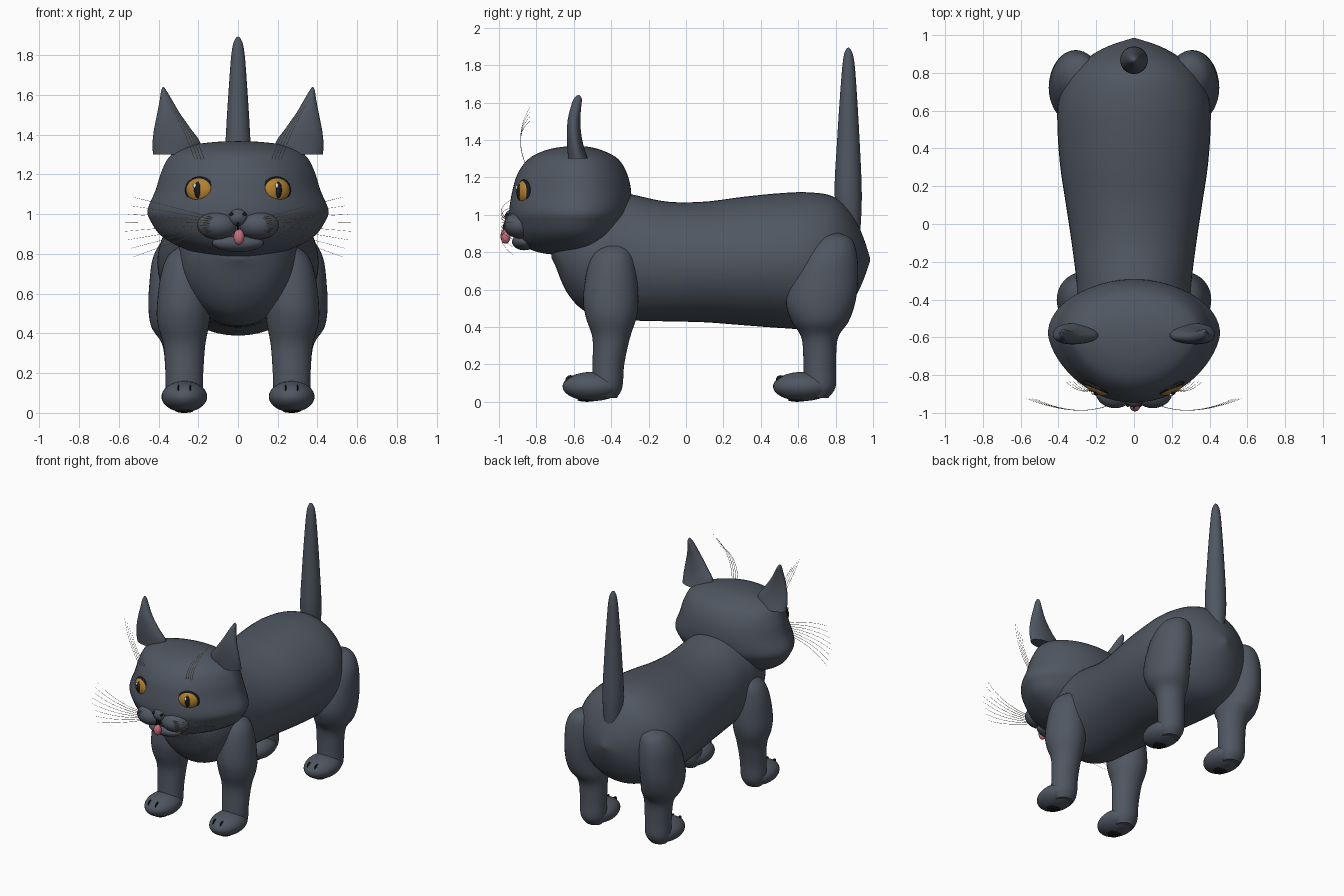
import bpy
import bmesh
import math
from mathutils import Matrix, Vector

if "Cube" in bpy.data.objects:
    bpy.data.objects.remove(bpy.data.objects["Cube"], do_unlink=True)


def make_material(name, red, green, blue):
    material = bpy.data.materials.new(name)
    material.use_nodes = True
    color = (red, green, blue, 1)
    material.diffuse_color = color
    shader = material.node_tree.nodes["Principled BSDF"]
    shader.inputs["Base Color"].default_value = color
    shader.inputs["Roughness"].default_value = 0.7
    return material


fur = make_material("slate grey fur", 0.08, 0.095, 0.12)
amber = make_material("amber iris", 0.45, 0.22, 0.03)
black = make_material("black", 0.01, 0.01, 0.012)
white = make_material("white glint", 0.8, 0.8, 0.8)
pink = make_material("pink tongue", 0.6, 0.16, 0.2)
cream = make_material("cream whisker", 0.6, 0.5, 0.35)


def finish(name, bm, material):
    """Turn a bmesh into a smooth object."""
    bmesh.ops.recalc_face_normals(bm, faces=bm.faces)
    mesh = bpy.data.meshes.new(name)
    bm.to_mesh(mesh)
    bm.free()
    mesh.materials.append(material)
    obj = bpy.data.objects.new(name, mesh)
    bpy.context.collection.objects.link(obj)
    bpy.ops.object.select_all(action="DESELECT")
    obj.select_set(True)
    bpy.context.view_layer.objects.active = obj
    bpy.ops.object.shade_smooth_by_angle(angle=math.radians(50))
    return obj


def ellipsoid(name, center, radii, material, turn=0.0):
    bm = bmesh.new()
    matrix = (Matrix.Translation(center) @ Matrix.Rotation(turn, 4, "Z")
              @ Matrix.Diagonal((*radii, 1)))
    bmesh.ops.create_uvsphere(bm, u_segments=32, v_segments=20, radius=1, matrix=matrix)
    return finish(name, bm, material)


def refine(rings, steps=5):
    """Smoothly interpolate between the given rings."""
    result = []
    last = len(rings) - 1
    for i in range(last):
        a, b, c, d = (rings[max(0, min(last, i + k))] for k in (-1, 0, 1, 2))
        for s in range(steps):
            t = s / steps
            result.append([
                q + t / 2 * (r - p + t * (2 * p - 5 * q + 4 * r - u + t * (3 * (q - r) + u - p)))
                for p, q, r, u in zip(a, b, c, d)])
    return result + [rings[-1]]


def loft(name, rings, axis="Z", side=1, middle=None, point=1.0, segments=40):
    """Rings are (station, centre x, half width, low edge, high edge)."""
    bm = bmesh.new()
    loops = []
    for station, x, width, low, high in refine(rings):
        mid = (low + high) / 2 if middle is None else middle
        loop = []
        for k in range(segments):
            angle = math.tau * k / segments
            c = math.cos(angle)
            v = mid + (high - mid) * c if c > 0 else mid - (mid - low) * abs(c) ** point
            px = side * (x + max(width, 0.001) * math.sin(angle))
            loop.append(bm.verts.new((px, v, station) if axis == "Z" else (px, station, v)))
        loops.append(loop)
    for a, b in zip(loops, loops[1:]):
        for k in range(segments):
            n = (k + 1) % segments
            bm.faces.new((a[k], a[n], b[n], b[k]))
    bm.faces.new(loops[0])
    bm.faces.new(loops[-1])
    return finish(name, bm, fur)


def strand(name, points):
    """Thin tapering hair through a start, a bend and a tip."""
    curve = bpy.data.curves.new(name, "CURVE")
    curve.dimensions = "3D"
    curve.bevel_depth = 0.0016
    curve.bevel_resolution = 1
    spline = curve.splines.new("POLY")
    a, b, c = (Vector(p) for p in points)
    spline.points.add(12)
    for k, p in enumerate(spline.points):
        t = k / 12
        p.co = (*(a * (1 - t) ** 2 + b * 2 * t * (1 - t) + c * t * t), 1)
        p.radius = 1 - 0.6 * t
    curve.materials.append(cream)
    bpy.context.collection.objects.link(bpy.data.objects.new(name, curve))


# Body, tail and head
loft("body", [
    (-.72, 0, .04, .77, .83), (-.7, 0, .13, .73, .9), (-.64, 0, .21, .59, 1),
    (-.55, 0, .27, .49, 1.08), (-.42, 0, .3, .445, 1.12), (-.3, 0, .305, .435, 1.11),
    (-.1, 0, .33, .43, 1.07), (.1, 0, .36, .425, 1.07), (.3, 0, .39, .41, 1.095),
    (.5, 0, .405, .395, 1.115), (.65, 0, .4, .39, 1.12), (.78, 0, .35, .42, 1.1),
    (.87, 0, .26, .5, 1.03), (.94, 0, .14, .63, .9), (.985, 0, .004, .755, .765),
], axis="Y", segments=48)

loft("tail", [
    (.88, 0, .05, .83, .93), (1.1, 0, .073, .795, .94), (1.4, 0, .061, .808, .928),
    (1.7, 0, .042, .828, .91), (1.83, 0, .03, .84, .898), (1.88, 0, .015, .853, .883),
    (1.893, 0, .002, .866, .87),
])

loft("head", [
    (.78, 0, .02, -.62, -.54), (.795, 0, .16, -.77, -.47), (.83, 0, .28, -.86, -.43),
    (.89, 0, .385, -.91, -.37), (.96, 0, .437, -.935, -.325), (1.02, 0, .455, -.945, -.3),
    (1.12, 0, .415, -.93, -.293), (1.22, 0, .383, -.9, -.315), (1.3, 0, .335, -.84, -.365),
    (1.345, 0, .24, -.75, -.45), (1.363, 0, .12, -.66, -.52), (1.367, 0, .01, -.59, -.57),
], middle=-.58, point=1.3, segments=64)

# Muzzle
ellipsoid("chin", (0, -.865, .855), (.13, .065, .045), fur)
ellipsoid("nose", (0, -.925, .985), (.05, .045, .045), fur)
ellipsoid("mouth_line", (0, -.95, .935), (.006, .03, .03), black)
ellipsoid("tongue", (.005, -.965, .885), (.027, .027, .04), pink)

for side, label in ((1, "left"), (-1, "right")):
    # Ears
    loft(label + "_ear", [
        (1.3, .315, .113, -.63, -.525), (1.36, .31, .12, -.635, -.545),
        (1.43, .33, .092, -.637, -.56), (1.51, .35, .056, -.632, -.565),
        (1.58, .364, .029, -.615, -.56), (1.62, .373, .014, -.6, -.557),
        (1.64, .376, .003, -.58, -.57),
    ], side=side)

    # Legs
    loft(label + "_front_leg", [
        (.02, .27, .06, -.47, -.37), (.08, .27, .09, -.5, -.34), (.2, .27, .095, -.5, -.33),
        (.34, .27, .105, -.5, -.3), (.45, .275, .13, -.535, -.265),
        (.55, .272, .135, -.55, -.255), (.7, .262, .125, -.53, -.265),
        (.8, .25, .095, -.49, -.29), (.86, .24, .01, -.4, -.36),
    ], side=side)
    loft(label + "_rear_leg", [
        (.02, .27, .06, .66, .76), (.08, .27, .09, .63, .8), (.2, .27, .095, .628, .802),
        (.34, .275, .105, .618, .812), (.43, .3, .135, .565, .87),
        (.53, .313, .138, .535, .905), (.65, .31, .136, .555, .92),
        (.78, .303, .125, .62, .915), (.87, .29, .085, .7, .885), (.905, .28, .01, .77, .81),
    ], side=side)

    # Paws with toe lines and sole pads
    for end, y in (("front", -.5), ("rear", .625)):
        paw = label + "_" + end
        ellipsoid(paw + "_paw", (side * .27, y, .082), (.115, .16, .078), fur)
        ellipsoid(paw + "_pad", (side * .27, y - .03, .01), (.045, .05, .01), black)
        for offset in (-.03, .03):
            ellipsoid(paw + "_toe_line", (side * .27 + offset, y - .118, .118),
                      (.004, .026, .024), black)

    # Eyes
    turn = side * math.radians(22)
    facing = Matrix.Rotation(turn, 3, "Z")
    center = Vector((side * .193, -.866, 1.122))
    ellipsoid(label + "_eye_rim", center, (.079, .022, .067), black, turn)
    ellipsoid(label + "_iris", center, (.071, .035, .061), amber, turn)
    ellipsoid(label + "_pupil", center, (.027, .043, .053), black, turn)
    glint = center + facing @ Vector((-.012, -.036, .022))
    ellipsoid(label + "_eye_glint", glint, (.008, .008, .013), white, turn)

    # Whisker pad and nostril
    ellipsoid(label + "_whisker_pad", (side * .1, -.885, .945), (.105, .09, .072), fur)
    ellipsoid(label + "_nostril", (side * .033, -.957, 1.0), (.01, .012, .008), black)

    # Whiskers fan out from the pad, brow hairs rise above the eye
    for k in range(8):
        spread = (k - 3.5) / 3.5
        strand(label + "_whisker", (
            (side * .12, -.955, .95 + spread * .03),
            (side * .3, -1.03, .95 + spread * .08),
            (side * (.575 - .05 * abs(spread)), -.925, .935 + spread * .15)))
    for k in range(4):
        strand(label + "_brow_hair", (
            (side * (.17 + k * .016), -.86, 1.275),
            (side * (.22 + k * .016), -.92, 1.43),
            (side * (.3 + k * .02), -.835, 1.5 + k * .025)))
